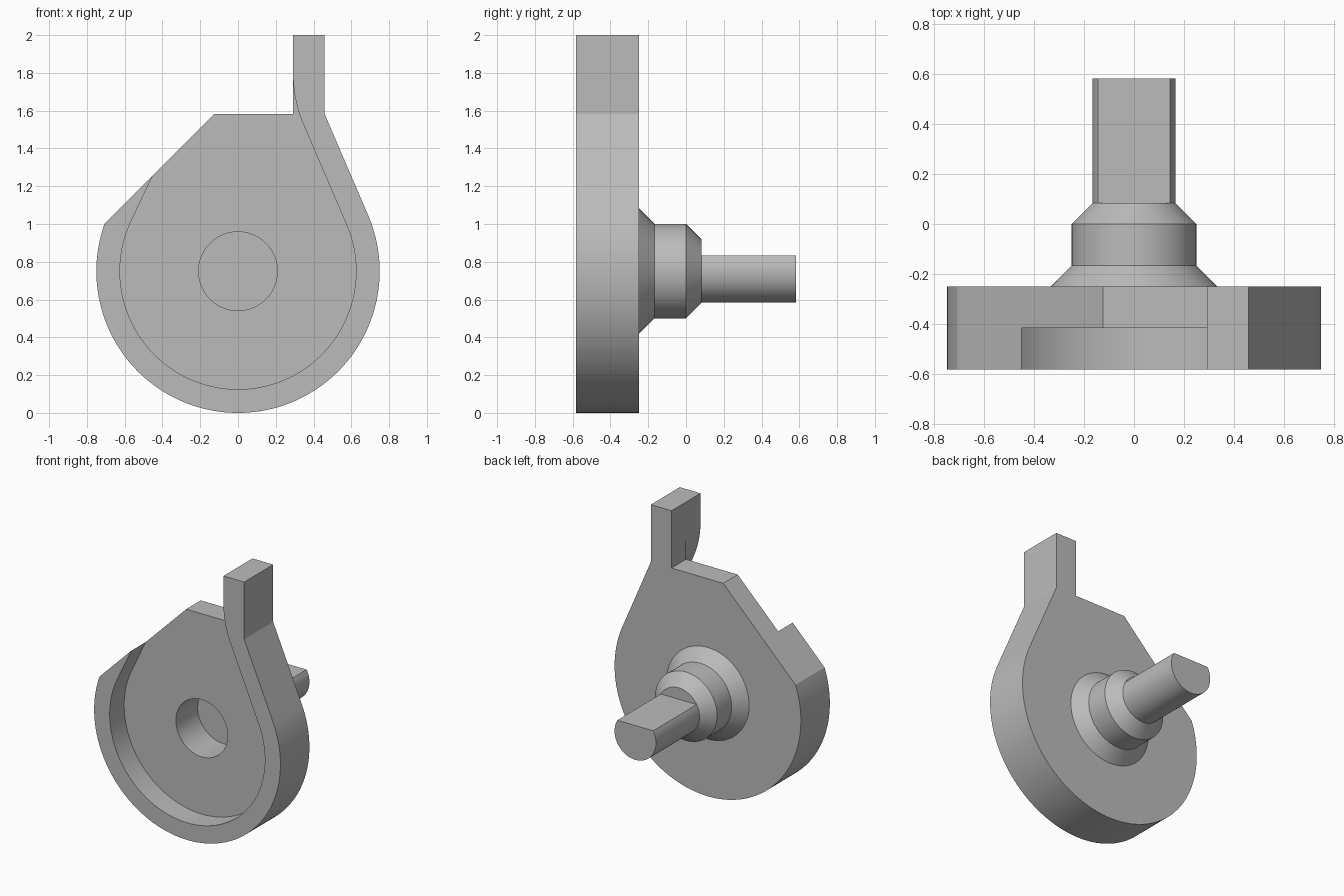
import bpy, bmesh, math

if "Cube" in bpy.data.objects:
    bpy.data.objects.remove(bpy.data.objects["Cube"])

U = 1 / 12                 # design module
CZ = 0.75                  # height of the main axis
SEG = 96

grey = bpy.data.materials.new("plain grey")
grey.diffuse_color = (0.5, 0.5, 0.5, 1)
grey.use_nodes = True
grey.node_tree.nodes["Principled BSDF"].inputs["Base Color"].default_value = grey.diffuse_color


def arc(cx, cz, r, a0, a1, n):
    """Points on an arc in the XZ plane, angles in degrees."""
    angles = [math.radians(a0 + (a1 - a0) * i / n) for i in range(n + 1)]
    return [(cx + r * math.cos(a), cz + r * math.sin(a)) for a in angles]


def finish(bm, name):
    bmesh.ops.recalc_face_normals(bm, faces=bm.faces)
    mesh = bpy.data.meshes.new(name)
    bm.to_mesh(mesh)
    bm.free()
    ob = bpy.data.objects.new(name, mesh)
    bpy.context.collection.objects.link(ob)
    mesh.materials.append(grey)
    return ob


def prism(name, outline, y0, y1):
    """Extrude an XZ outline along Y."""
    bm = bmesh.new()
    face = bm.faces.new([bm.verts.new((x, y0, z)) for x, z in outline])
    ext = bmesh.ops.extrude_face_region(bm, geom=[face])["geom"]
    bmesh.ops.translate(bm, vec=(0, y1 - y0, 0),
                        verts=[g for g in ext if isinstance(g, bmesh.types.BMVert)])
    return finish(bm, name)


def turned(name, profile):
    """Capped solid of revolution about the main axis from (radius, y) pairs."""
    bm = bmesh.new()
    rings = [[bm.verts.new((x, y, z)) for x, z in arc(0, CZ, r, 0, 360, SEG)[:-1]]
             for r, y in profile]
    for a, b in zip(rings, rings[1:]):
        for i in range(SEG):
            j = (i + 1) % SEG
            bm.faces.new((a[i], a[j], b[j], b[i]))
    bm.faces.new(rings[0])
    bm.faces.new(rings[-1])
    return finish(bm, name)


def combine(ob, other, operation):
    """Apply a boolean and remove the helper."""
    other.hide_render = True
    mod = ob.modifiers.new(operation, 'BOOLEAN')
    mod.operation, mod.object, mod.solver = operation, other, 'EXACT'
    bpy.context.view_layer.objects.active = ob
    bpy.ops.object.modifier_apply(modifier=mod.name)
    bpy.data.objects.remove(other)


def smooth(ob):
    bpy.ops.object.select_all(action='DESELECT')
    ob.select_set(True)
    bpy.context.view_layer.objects.active = ob
    bpy.ops.object.shade_smooth_by_angle(angle=math.radians(20))


# Teardrop plate with upright lug
lug_in, lug_out, shoulder = 3.5 * U, 5.5 * U, 19 * U
t = math.degrees(math.atan2(shoulder - CZ, lug_out)
                 - math.acos(CZ / math.hypot(lug_out, shoulder - CZ)))
cut_start = 180 - math.degrees(math.asin(0.25 / CZ))
outline = arc(0, CZ, CZ, cut_start, 360 + t, 96)
outline += [(lug_out, shoulder), (lug_out, 2), (lug_in, 2),
            (lug_in, shoulder), (-1.5 * U, shoulder)]
body = prism("plate", outline, -7 * U, -3 * U)

# Front pocket: round, then a straight run that bends up into the lug
R, BEND = 7.5 * U, 8 * U
tr = math.radians(t)
x0, z0 = R * math.cos(tr), CZ + R * math.sin(tr)
bx = lug_in + BEND * (1 - math.cos(tr))
bz = z0 + (x0 - bx) / math.tan(tr)
left = 154.5
lx, lz = R * math.cos(math.radians(left)), CZ + R * math.sin(math.radians(left))
pocket = arc(0, CZ, R, left, 360 + t, 96)
pocket += arc(lug_in + BEND, bz + BEND * math.sin(tr), BEND, 180 + t, 180, 10)
top = pocket[-1][1]
pocket += [(0.1, top), (-0.2, top),
           (lx + 0.7 * math.sin(math.radians(180 - left)),
            lz + 0.7 * math.cos(math.radians(180 - left)))]
combine(body, prism("pocket_cutter", pocket, -8 * U, -5 * U), 'DIFFERENCE')

# Stepped hub behind the plate
hub = turned("hub", [(4 * U, -3.5 * U), (4 * U, -3 * U), (3 * U, -2 * U),
                     (3 * U, 0), (2 * U, U)])
combine(body, hub, 'UNION')

# Blind hole in the front
combine(body, turned("hole_cutter", [(2.5 * U, -6 * U), (2.5 * U, -2 * U)]), 'DIFFERENCE')
body.name = "plate_with_hub"
smooth(body)

# Shaft with a flat on top
shaft = prism("shaft", arc(0, CZ, 2 * U, 150, 390, 64), U, 7 * U)
smooth(shaft)
